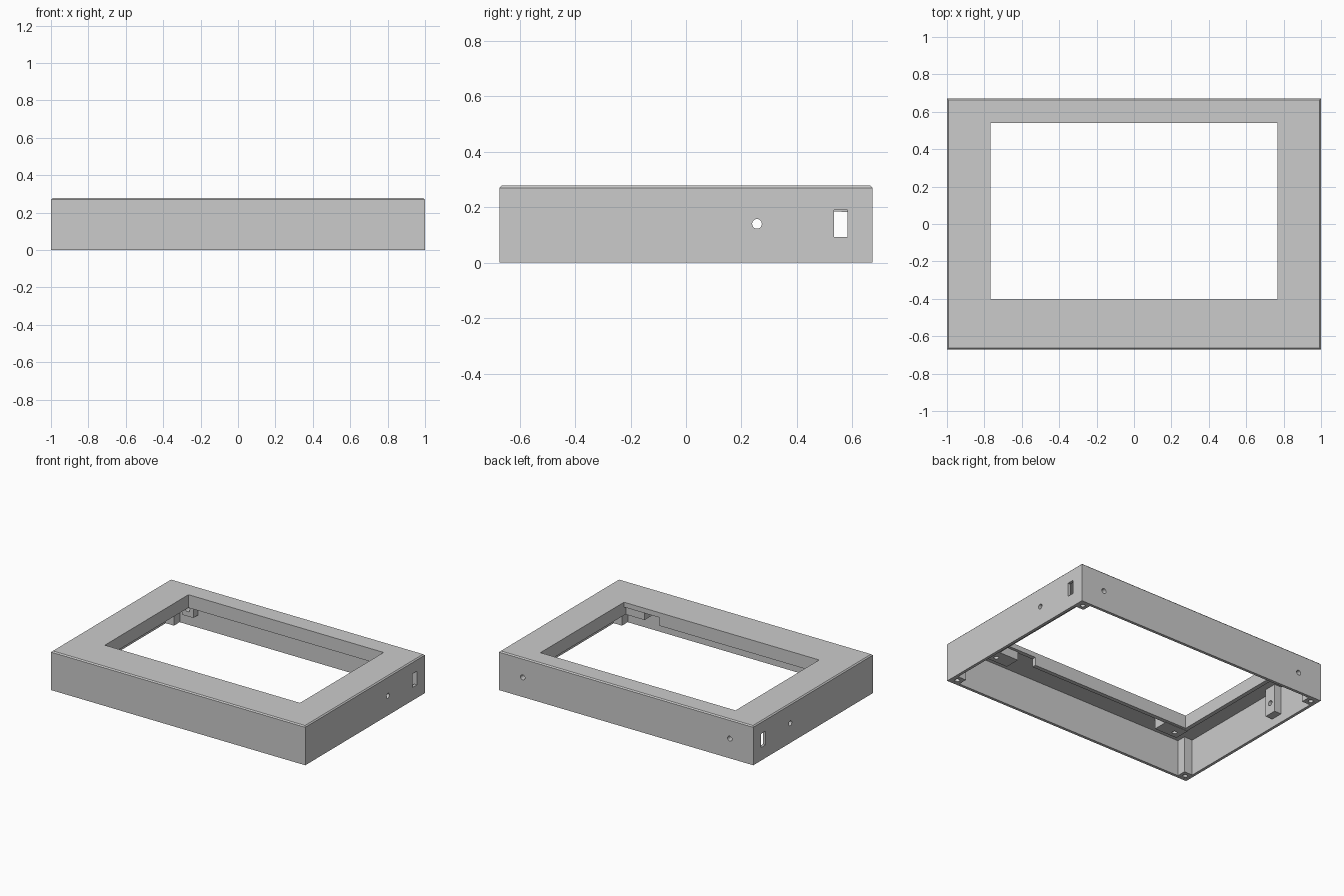
import bpy
import bmesh
from mathutils import Matrix, Vector

if "Cube" in bpy.data.objects:
    bpy.data.objects.remove(bpy.data.objects["Cube"])

HX, HY, H = 1.0, 0.672, 0.278      # outer half sizes and height
WALL = 0.02                        # wall and top plate thickness
WX, WY0, WY1 = 0.768, -0.40, 0.54  # window opening
RIB = H - 0.093                    # underside of the window rib
PORT_Z = 0.14

grey = bpy.data.materials.new("light grey plastic")
grey.use_nodes = True
grey.diffuse_color = (0.6, 0.6, 0.6, 1)
grey.node_tree.nodes["Principled BSDF"].inputs["Base Color"].default_value = (0.6, 0.6, 0.6, 1)


def make(name, bm):
    mesh = bpy.data.meshes.new(name)
    bmesh.ops.recalc_face_normals(bm, faces=bm.faces)
    bm.to_mesh(mesh)
    bm.free()
    mesh.materials.append(grey)
    obj = bpy.data.objects.new(name, mesh)
    bpy.context.scene.collection.objects.link(obj)
    return obj


def box(name, x, y, z, bevel=0):
    """Box from three (low, high) ranges, with optional chamfer on the top rim."""
    bm = bmesh.new()
    bmesh.ops.create_cube(bm, size=1)
    for v in bm.verts:
        v.co = Vector([r[0] if c < 0 else r[1] for c, r in zip(v.co, (x, y, z))])
    if bevel:
        rim = [e for e in bm.edges if all(v.co.z > z[1] - 1e-4 for v in e.verts)]
        bmesh.ops.bevel(bm, geom=rim, offset=bevel, segments=1, affect='EDGES')
    return make(name, bm)


def drill(name, centre, axis, radius, length):
    bm = bmesh.new()
    turn = Vector((0, 0, 1)).rotation_difference(Vector(axis)).to_matrix().to_4x4()
    bmesh.ops.create_cone(bm, cap_ends=True, segments=20, radius1=radius, radius2=radius,
                          depth=length, matrix=Matrix.Translation(centre) @ turn)
    return make(name, bm)


def cut(obj, cutters):
    """Subtract the cutters, then bake the result and remove them."""
    for c in cutters:
        c.hide_render = True
        mod = obj.modifiers.new("cut", 'BOOLEAN')
        mod.operation, mod.solver, mod.object = 'DIFFERENCE', 'EXACT', c
    bpy.context.view_layer.update()
    graph = bpy.context.evaluated_depsgraph_get()
    mesh = bpy.data.meshes.new_from_object(obj.evaluated_get(graph))
    obj.modifiers.clear()
    obj.data = mesh
    for c in cutters:
        bpy.data.objects.remove(c)


def both(low, high, side):
    return tuple(sorted((low * side, high * side)))


# Outer shell: open below, with a window in the top and ports in the walls
shell = box("shell", (-HX, HX), (-HY, HY), (0, H), bevel=0.008)
cutters = [
    box("hollow", (-HX + WALL, HX - WALL), (-HY + WALL, HY - WALL), (-0.1, H - WALL)),
    box("window", (-WX, WX), (WY0, WY1), (0.1, H + 0.1)),
]
for s in (-1, 1):
    cutters.append(box("slot", both(0.95, 1.05, s), (0.533, 0.583), (0.093, 0.19)))
    cutters.append(drill("side_port", (s * HX, 0.256, PORT_Z), (1, 0, 0), 0.0175, 0.2))
    cutters.append(drill("back_port", (s * 0.815, HY, PORT_Z), (0, 1, 0), 0.0175, 0.2))
cut(shell, cutters)

# Rib hanging round the window, with a cable notch at the front
T = 0.03
rib = box("window_rib", (-WX - T, WX + T), (WY0 - T, WY1 + T), (RIB, H - 0.01))
cut(rib, [
    box("rib_hole", (-WX, WX), (WY0, WY1), (0, H + 0.1)),
    box("cable_notch", (0.49, WX), (WY0 - 0.1, WY0 + 0.05), (0, H - 0.035)),
])

for s, side in ((-1, "right"), (1, "left")):
    # Corner posts with screw holes
    for t, end in ((-1, "front"), (1, "back")):
        post = box(f"{end}_{side}_corner_post", both(HX - 0.085, HX - 0.01, s),
                   both(HY - 0.085, HY - 0.01, t), (0.0005, H - 0.01))
        cut(post, [drill("screw", (s * (HX - 0.046), t * (HY - 0.046), 0), (0, 0, 1), 0.016, 0.3)])

    # Screen mounting pads beside the window
    for y0, y1, end in ((-0.53, WY0 - 0.02, "front"), (WY1 + 0.02, HY - 0.03, "back")):
        pad = box(f"{end}_{side}_screen_pad", both(0.62, 0.80, s), (y0, y1), (RIB - 0.002, H - 0.01))
        cut(pad, [drill("screw", (s * 0.746, (y0 + y1) / 2 - 0.01, RIB), (0, 0, 1), 0.016, 0.1)])

    # Bosses behind the round ports
    boss = box(f"{side}_port_boss", both(HX - 0.075, HX - 0.01, s), (0.211, 0.301), (0.06, H - 0.01))
    cut(boss, [drill("port", (s * HX, 0.256, PORT_Z), (1, 0, 0), 0.0175, 0.4)])
    boss = box(f"back_{side}_port_boss", both(0.77, 0.86, s), (HY - 0.075, HY - 0.01), (0.09, H - 0.01))
    cut(boss, [drill("port", (s * 0.815, HY, PORT_Z), (0, 1, 0), 0.0175, 0.4)])
